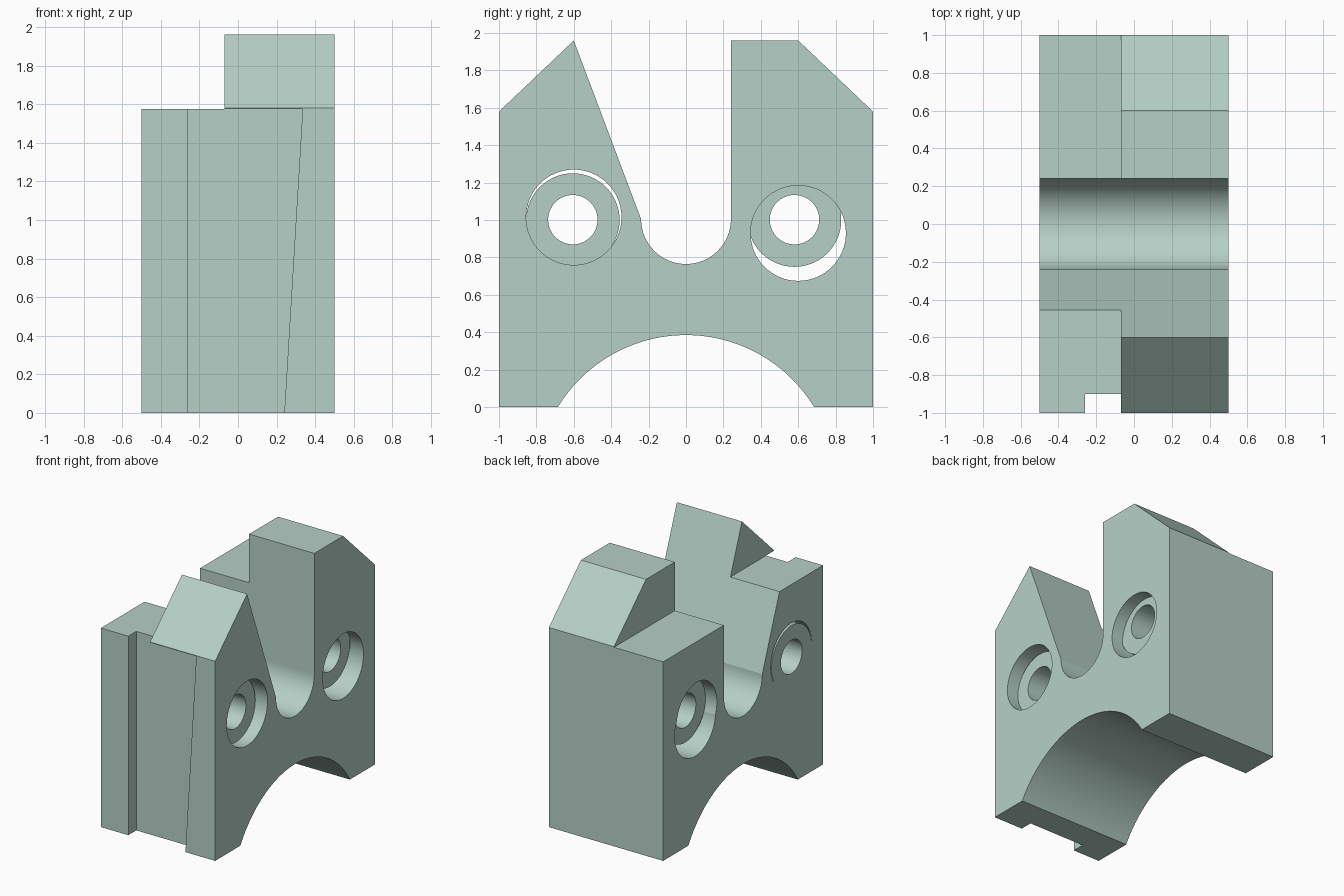
import bpy
import bmesh
from math import sin, cos, pi, asin, radians

cube = bpy.data.objects.get("Cube")
if cube:
    bpy.data.objects.remove(cube, do_unlink=True)

# Single pale green material
green = bpy.data.materials.new("pale_sage_green")
green.use_nodes = True
colour = (0.468, 0.631, 0.571, 1)
green.diffuse_color = colour
green.node_tree.nodes["Principled BSDF"].inputs["Base Color"].default_value = colour


def arc(cy, cz, r, start, end, n):
    """Points on an arc in the side plane."""
    return [(cy + r * cos(start + (end - start) * i / n),
             cz + r * sin(start + (end - start) * i / n)) for i in range(n + 1)]


def prism(name, points, lo, hi, axis="x"):
    """Extrude an outline along x (outline is y, z) or along y (outline is x, z)."""
    bm = bmesh.new()
    place = (lambda p: (lo, p[0], p[1])) if axis == "x" else (lambda p: (p[0], lo, p[1]))
    face = bm.faces.new([bm.verts.new(place(p)) for p in points])
    moved = bmesh.ops.extrude_face_region(bm, geom=[face])["geom"]
    shift = (hi - lo, 0, 0) if axis == "x" else (0, hi - lo, 0)
    bmesh.ops.translate(bm, vec=shift, verts=[g for g in moved if isinstance(g, bmesh.types.BMVert)])
    bmesh.ops.recalc_face_normals(bm, faces=bm.faces)
    mesh = bpy.data.meshes.new(name)
    bm.to_mesh(mesh)
    bm.free()
    mesh.materials.append(green)
    obj = bpy.data.objects.new(name, mesh)
    bpy.context.collection.objects.link(obj)
    return obj


def disc(name, y, z, r, lo, hi):
    return prism(name, arc(y, z, r, 0, 2 * pi, 64)[:-1], lo, hi)


def combine(target, tool, operation="DIFFERENCE"):
    """Apply a boolean and discard its tool."""
    mod = target.modifiers.new(tool.name, "BOOLEAN")
    mod.operation, mod.solver, mod.object = operation, "EXACT", tool
    bpy.ops.object.select_all(action="DESELECT")
    bpy.context.view_layer.objects.active = target
    target.select_set(True)
    bpy.ops.object.modifier_apply(modifier=mod.name)
    bpy.data.objects.remove(tool, do_unlink=True)


# Main block: arched underside, chamfered shoulders, round-bottomed gap
half_chord, rise = 0.685, 0.385
arch_r = (half_chord ** 2 + rise ** 2) / (2 * rise)
spread = asin(half_chord / arch_r)
outline = [(-1, 0)]
outline += arc(0, rise - arch_r, arch_r, pi / 2 + spread, pi / 2 - spread, 48)
outline += [(1, 0), (1, 1.58), (0.6, 1.96), (0.24, 1.96)]
outline += arc(0, 1.005, 0.24, 0, -pi, 40)
outline += [(-0.6, 1.96), (-1, 1.58)]
block = prism("clamp_block", outline, -0.5, 0.5)

# Lowered step on the right half
step_z = 1.575
combine(block, prism("step_cut", [(-2, step_z), (2, step_z), (2, 3), (-2, 3)], -1, -0.07))

# Tapered front slot
slope = 0.095 / step_z
combine(block, prism("slot_cut", [(-0.26, -0.2), (0.24 - 0.2 * slope, -0.2),
                                  (0.24 + step_z * slope, step_z), (-0.26, step_z)],
                     -1.2, -0.9, "y"))

# Bolt holes: wide offset hole, plug set inside it, then a narrow bore
for side, wide_y, wide_z, plug_y in (("front", -0.6, 1.015, -0.605), ("rear", 0.6, 0.93, 0.58)):
    combine(block, disc(side + "_wide_hole", wide_y, wide_z, 0.255, -1, 1))
    combine(block, disc(side + "_plug", plug_y, 1.0, 0.25, -0.5, 0.4), "UNION")
    if side == "rear":
        combine(block, disc("rear_recess", plug_y, 1.0, 0.252, -1, -0.4))
    combine(block, disc(side + "_bore", plug_y, 1.002, 0.132, -1, 1))

# Smooth the curved walls, keep the edges crisp
bpy.ops.object.select_all(action="DESELECT")
block.select_set(True)
bpy.context.view_layer.objects.active = block
bpy.ops.object.shade_smooth_by_angle(angle=radians(14))
